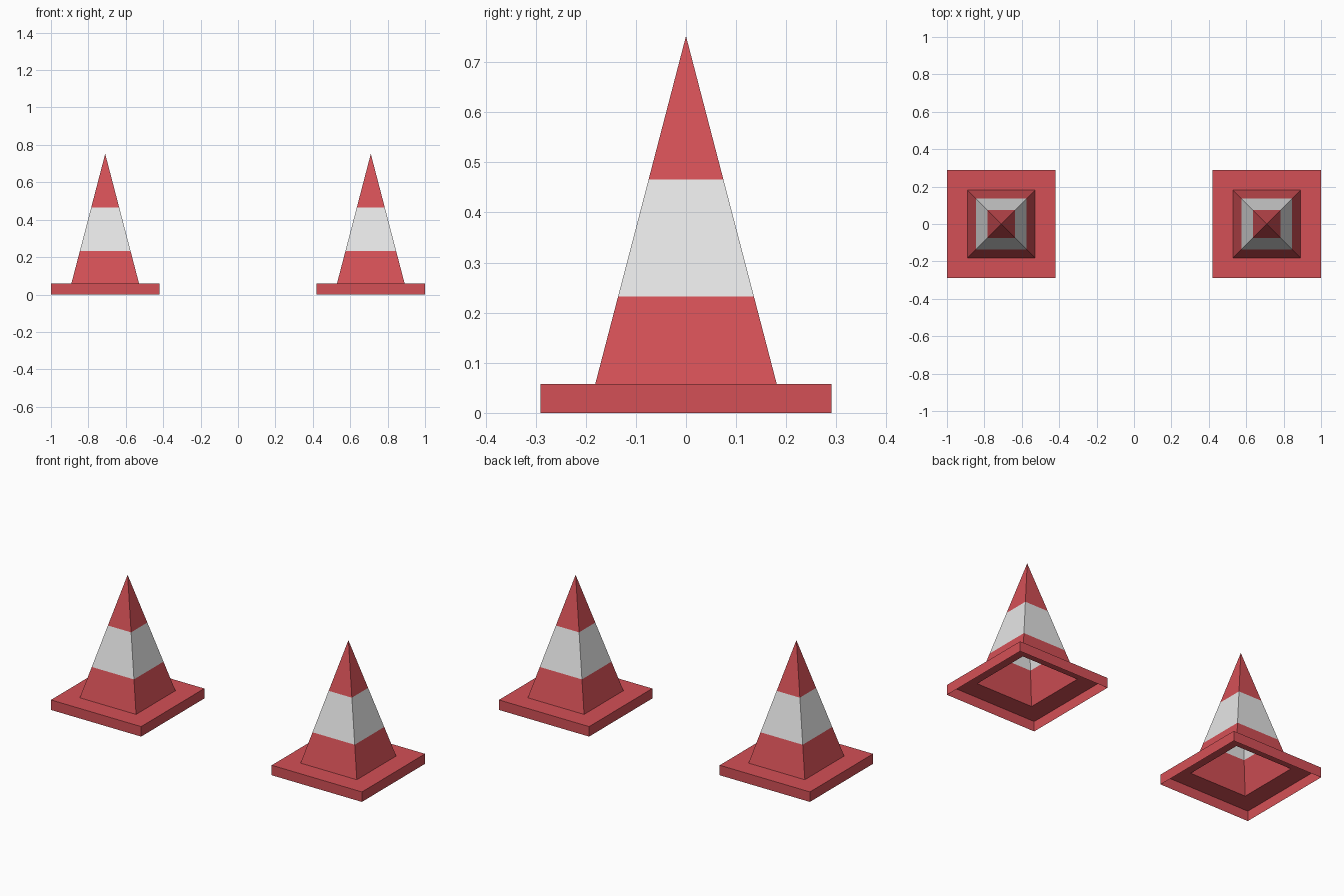
import bpy, bmesh

if "Cube" in bpy.data.objects:
    bpy.data.objects.remove(bpy.data.objects["Cube"])


def material(name, srgb):
    m = bpy.data.materials.new(name)
    lin = [((c / 255 + 0.055) / 1.055) ** 2.4 for c in srgb]
    m.diffuse_color = (*lin, 1)
    m.use_nodes = True
    m.node_tree.nodes["Principled BSDF"].inputs["Base Color"].default_value = m.diffuse_color
    return m


RED = material("red", (212, 80, 86))
WHITE = material("white", (230, 230, 230))

BASE_HALF, BASE_TOP = 0.29, 0.058
CONE_HALF, APEX = 0.181, 0.752
BAND_LOW, BAND_HIGH = 0.232, 0.466


def ring(bm, half, z):
    return [bm.verts.new((sx * half, sy * half, z))
            for sx, sy in ((-1, -1), (1, -1), (1, 1), (-1, 1))]


def shell(name, x, rings, tip=None):
    """Open square shell through (half width, height) rings, with an optional tip."""
    bm = bmesh.new()
    loops = [ring(bm, h, z) for h, z in rings]
    for a, b in zip(loops, loops[1:]):
        for i in range(4):
            j = (i + 1) % 4
            bm.faces.new((a[i], a[j], b[j], b[i]))
    if tip is not None:
        t = bm.verts.new((0, 0, tip))
        for i in range(4):
            bm.faces.new((loops[-1][i], loops[-1][(i + 1) % 4], t))
    # White band chosen by height
    for f in bm.faces:
        z = f.calc_center_median().z
        f.material_index = int(BAND_LOW < z < BAND_HIGH)
    me = bpy.data.meshes.new(name)
    bm.to_mesh(me)
    bm.free()
    me.materials.append(RED)
    me.materials.append(WHITE)
    ob = bpy.data.objects.new(name, me)
    ob.location.x = x
    bpy.context.collection.objects.link(ob)


def cone_half(z):
    return CONE_HALF * (APEX - z) / (APEX - BASE_TOP)


for side, x in (("left", -0.71), ("right", 0.71)):
    # Base plate: side walls and top rim, open underneath
    shell(side + "_base", x, [(BASE_HALF, 0), (BASE_HALF, BASE_TOP), (CONE_HALF, BASE_TOP)])
    # Hollow striped pyramid
    shell(side + "_cone", x, [(cone_half(z), z) for z in (BASE_TOP, BAND_LOW, BAND_HIGH)], APEX)
